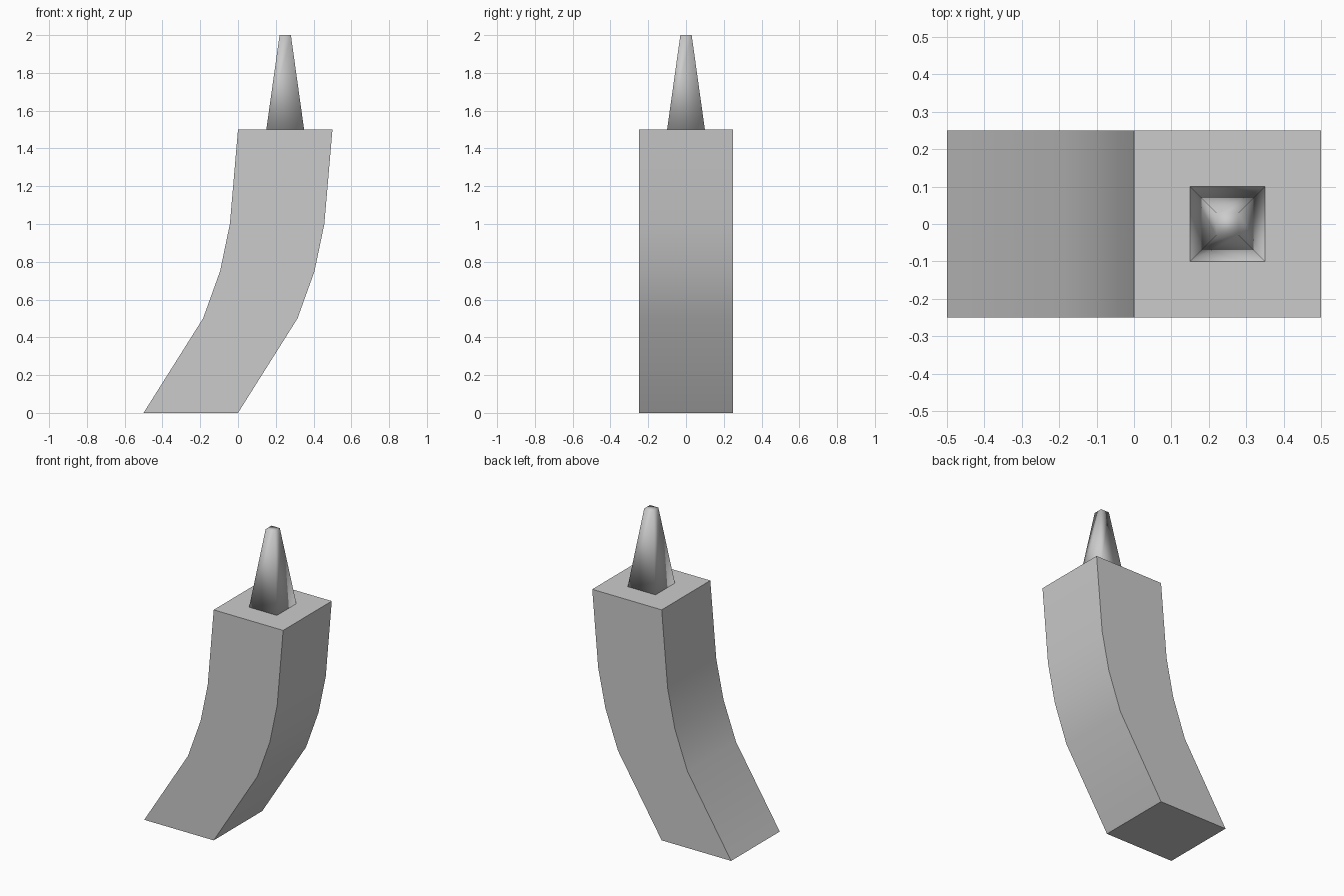
import bpy, bmesh, math

cube = bpy.data.objects.get("Cube")
if cube:
    bpy.data.objects.remove(cube, do_unlink=True)

# Single grey for the whole model
grey = bpy.data.materials.new("light_grey")
grey.use_nodes = True
grey.diffuse_color = (0.6, 0.6, 0.6, 1)
grey.node_tree.nodes["Principled BSDF"].inputs["Base Color"].default_value = (0.6, 0.6, 0.6, 1)


def square_loft(name, sections, smooth_angle):
    """Skin square sections given as (centre x, z, half width)."""
    bm = bmesh.new()
    rings = []
    for cx, z, h in sections:
        corners = ((-h, -h), (h, -h), (h, h), (-h, h))
        rings.append([bm.verts.new((cx + x, y, z)) for x, y in corners])
    for low, high in zip(rings, rings[1:]):
        for i in range(4):
            j = (i + 1) % 4
            bm.faces.new((low[i], low[j], high[j], high[i]))
    bm.faces.new(rings[0][::-1])
    bm.faces.new(rings[-1])
    bmesh.ops.recalc_face_normals(bm, faces=bm.faces)
    mesh = bpy.data.meshes.new(name)
    bm.to_mesh(mesh)
    bm.free()
    mesh.materials.append(grey)
    obj = bpy.data.objects.new(name, mesh)
    bpy.context.collection.objects.link(obj)
    bpy.ops.object.select_all(action="DESELECT")
    obj.select_set(True)
    bpy.context.view_layer.objects.active = obj
    bpy.ops.object.shade_smooth_by_angle(angle=math.radians(smooth_angle))
    return obj


# Curved block: the bend leans toward -x at the foot
bend = ((-0.25, 0), (0.065, 0.5), (0.155, 0.75), (0.207, 1.0), (0.25, 1.5))
square_loft("curved_body", [(x, z, 0.25) for x, z in bend], 30)

# Tapered tip, smooth all round
square_loft("tapered_tip", [(0.25, 1.5, 0.1), (0.25, 2.0, 0.03)], 180)
